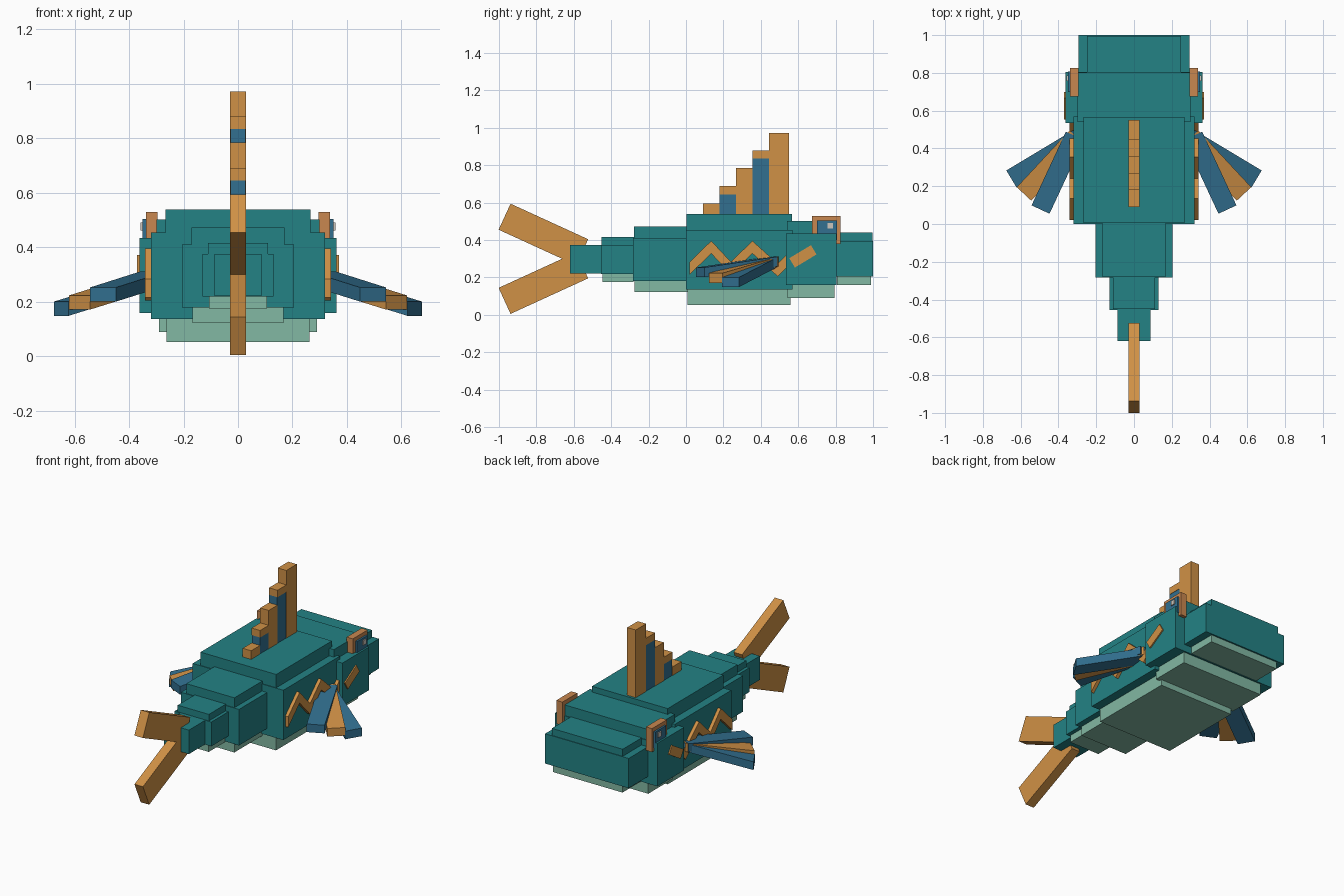
import bpy, bmesh, math
from mathutils import Vector

cube = bpy.data.objects.get("Cube")
if cube:
    bpy.data.objects.remove(cube, do_unlink=True)


def material(name, *rgb):
    lin = [((c / 255 + 0.055) / 1.055) ** 2.4 for c in rgb] + [1]
    m = bpy.data.materials.new(name)
    m.use_nodes = True
    m.diffuse_color = lin
    m.node_tree.nodes["Principled BSDF"].inputs["Base Color"].default_value = lin
    return m


TEAL = material("teal", 35, 130, 133)
ORANGE = material("orange", 208, 145, 70)
COPPER = material("copper", 200, 135, 80)
BLUE = material("blue", 50, 112, 144)
GREEN = material("pale green", 130, 184, 163)
GREY = material("pale grey", 205, 198, 188)


def prism(name, mat, lower, upper):
    """Solid between two matching loops of points."""
    bm = bmesh.new()
    a = [bm.verts.new(p) for p in lower]
    b = [bm.verts.new(p) for p in upper]
    bm.faces.new(a[::-1])
    bm.faces.new(b)
    n = len(a)
    for i in range(n):
        bm.faces.new((a[i], a[(i + 1) % n], b[(i + 1) % n], b[i]))
    bmesh.ops.recalc_face_normals(bm, faces=bm.faces)
    me = bpy.data.meshes.new(name)
    bm.to_mesh(me)
    bm.free()
    me.materials.append(mat)
    ob = bpy.data.objects.new(name, me)
    bpy.context.collection.objects.link(ob)
    return ob


def box(name, mat, x, y, z):
    ring = [(x[0], y[0]), (x[1], y[0]), (x[1], y[1]), (x[0], y[1])]
    return prism(name, mat, [(*p, z[0]) for p in ring], [(*p, z[1]) for p in ring])


def side_plate(name, mat, outline, x0, x1):
    """Outline in y, z given thickness along x."""
    return prism(name, mat, [(x0, *p) for p in outline], [(x1, *p) for p in outline])


def beam(start, end, width):
    """Outline of a straight bar between two 2D points."""
    a, b = Vector(start), Vector(end)
    d = (b - a).normalized() * width / 2
    n = Vector((-d.y, d.x))
    return [tuple(p) for p in (a - n, b - n, b + n, a + n)]


# Body sections: stepped core, raised back, pale belly
sections = [
    # name, y range, core half width, core z, back half width and top, belly half width and bottom
    ("snout", 0.80, 1.00, 0.295, 0.205, 0.395, 0.25, 0.44, 0.245, 0.16),
    ("head", 0.535, 0.805, 0.362, 0.16, 0.435, 0.30, 0.503, 0.29, 0.09),
    ("body", 0.0, 0.57, 0.32, 0.137, 0.455, 0.267, 0.54, 0.263, 0.053),
    ("rear_body", -0.283, 0.02, 0.205, 0.18, 0.41, 0.17, 0.473, 0.167, 0.122),
    ("tail_stem", -0.455, -0.27, 0.13, 0.22, 0.375, 0.11, 0.417, 0.106, 0.175),
]
for name, y0, y1, w, z0, z1, bw, top, gw, bottom in sections:
    box(name + "_core", TEAL, (-w, w), (y0, y1), (z0, z1))
    box(name + "_back", TEAL, (-bw, bw), (y0 + 0.004, y1 - 0.004), (z1 - 0.05, top))
    box(name + "_belly", GREEN, (-gw, gw), (y0 + 0.008, y1 - 0.01), (bottom, z0 + 0.05))
box("tail_tip", TEAL, (-0.087, 0.087), (-0.62, -0.44), (0.222, 0.375))

# Stepped dorsal fin: base colour column with an orange cap
fin_w = (-0.03, 0.03)
for i, (y0, y1, split, top) in enumerate([
        (0.09, 0.18, None, 0.595), (0.18, 0.267, 0.645, 0.69),
        (0.267, 0.355, None, 0.785), (0.355, 0.445, 0.835, 0.88),
        (0.445, 0.55, None, 0.972)]):
    if split:
        box(f"dorsal_column_{i}", BLUE, (-0.028, 0.028), (y0, y1), (0.5, split))
    box(f"dorsal_cap_{i}", ORANGE, fin_w, (y0, y1), (split or 0.5, top))

# Forked tail fin
for name, s in (("upper", 1), ("lower", -1)):
    side_plate(name + "_tail_fin", ORANGE,
               beam((-0.97, 0.3 + s * 0.225), (-0.555, 0.3 + s * 0.035), 0.153),
               -0.03, 0.03)

# Paired parts
for side, s in (("left", 1), ("right", -1)):
    # Pectoral fan: three drooping blades
    for part, angle, length, mat in (("front", -31, 0.372, BLUE),
                                     ("middle", -47, 0.37, ORANGE),
                                     ("back", -65, 0.39, BLUE)):
        t = math.radians(angle)
        root = Vector((0.33, 0.43))
        d = Vector((math.cos(t), math.sin(t)))
        ring = beam(root - d * 0.04, root + d * length, 0.105)
        tip_z = 0.28 - 0.34 * (root.x + d.x * length - 0.34)
        heights = (0.285, tip_z, tip_z, 0.285)
        prism(f"{side}_{part}_fin_blade", mat,
              [(s * x, y, z - 0.026) for (x, y), z in zip(ring, heights)],
              [(s * x, y, z + 0.026) for (x, y), z in zip(ring, heights)])

    # Zigzag stripe along the flank
    path = [(0.02, 0.25), (0.135, 0.362), (0.24, 0.25),
            (0.355, 0.362), (0.49, 0.24), (0.535, 0.285)]
    for i, (a, b) in enumerate(zip(path, path[1:])):
        outline = [(a[0], a[1] - 0.034), (b[0], b[1] - 0.034),
                   (b[0], b[1] + 0.034), (a[0], a[1] + 0.034)]
        side_plate(f"{side}_flank_stripe_{i}", ORANGE, outline, s * 0.31, s * 0.341)

    # Cheek bar
    side_plate(side + "_cheek_bar", ORANGE, beam((0.567, 0.278), (0.683, 0.348), 0.058),
               s * 0.35, s * 0.37)

    # Eye: socket, iris and glint
    box(side + "_eye_socket", COPPER, (s * 0.295, s * 0.338), (0.675, 0.825), (0.38, 0.53))
    box(side + "_iris", BLUE, (s * 0.32, s * 0.35), (0.70, 0.808), (0.40, 0.505))
    box(side + "_glint", GREY, (s * 0.34, s * 0.357), (0.757, 0.787), (0.462, 0.492))
